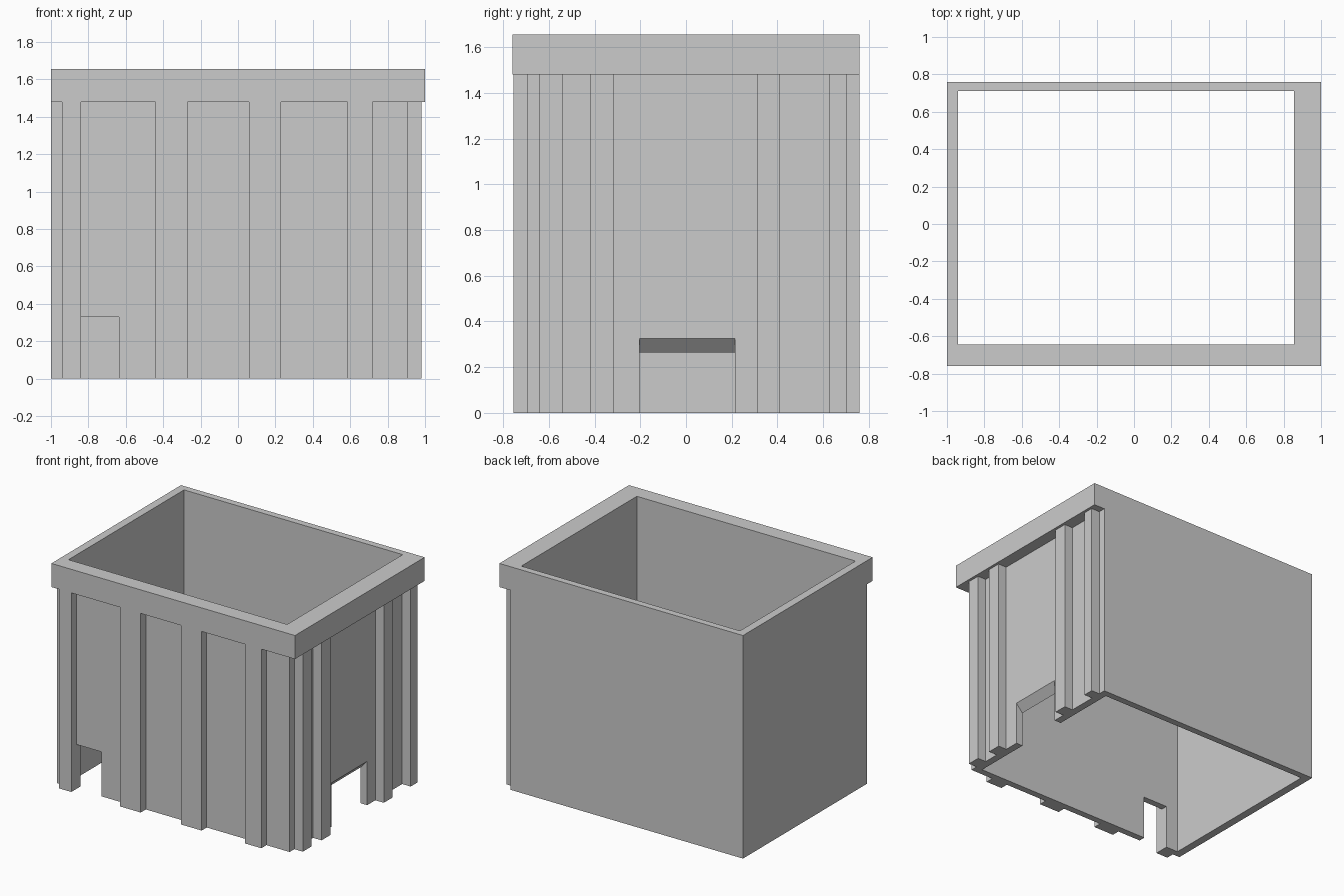
import bpy, bmesh

if "Cube" in bpy.data.objects:
    bpy.data.objects.remove(bpy.data.objects["Cube"])

RIM_Z, TOP_Z = 1.48, 1.655
INNER = (-0.94, 0.855, -0.645, 0.71)     # x0, x1, y0, y1 of the opening
WALL = (-1.0, 0.91, -0.695, 0.76)
RIM = (-1.0, 1.0, -0.76, 0.76)
RIB_X, RIB_Y = 0.98, -0.755              # outer faces of the ribs


def finish(name, bm):
    bmesh.ops.recalc_face_normals(bm, faces=bm.faces)
    mesh = bpy.data.meshes.new(name)
    bm.to_mesh(mesh)
    bm.free()
    obj = bpy.data.objects.new(name, mesh)
    bpy.context.collection.objects.link(obj)
    return obj


def rect_loop(bm, r, z):
    x0, x1, y0, y1 = r
    return [bm.verts.new((x, y, z)) for x, y in
            ((x0, y0), (x1, y0), (x1, y1), (x0, y1))]


def frame(name, outer, z0, z1):
    """Rectangular tube between the outer outline and the opening."""
    bm = bmesh.new()
    loops = [rect_loop(bm, r, z) for r, z in
             ((INNER, z0), (outer, z0), (outer, z1), (INNER, z1))]
    for a, b in zip(loops, loops[1:] + loops[:1]):
        for i in range(4):
            j = (i + 1) % 4
            bm.faces.new((a[i], a[j], b[j], b[i]))
    return finish(name, bm)


def prism(name, pts, offset):
    """Extrude a 3D outline along an offset."""
    bm = bmesh.new()
    face = bm.faces.new([bm.verts.new(p) for p in pts])
    new = bmesh.ops.extrude_face_region(bm, geom=[face], use_keep_orig=True)["geom"]
    bmesh.ops.translate(bm, vec=offset,
                        verts=[v for v in new if isinstance(v, bmesh.types.BMVert)])
    return finish(name, bm)


def rib(name, r):
    x0, x1, y0, y1 = r
    prism(name, [(x0, y0, 0), (x1, y0, 0), (x1, y1, 0), (x0, y1, 0)], (0, 0, RIM_Z))


# Hollow walls and the overhanging rim
walls = frame("walls", WALL, 0, RIM_Z)
frame("rim", RIM, RIM_Z, TOP_Z)

# Front notch is square, side notch has a top that slopes down inward
slope = 0.06 / 0.055
front_cut = prism("front_notch_cutter",
                  [(-0.84, -0.72, -0.1), (-0.635, -0.72, -0.1),
                   (-0.635, -0.72, 0.33), (-0.84, -0.72, 0.33)], (0, 0.1, 0))
side_cut = prism("side_notch_cutter",
                 [(0.835, -0.203, -0.1), (0.93, -0.203, -0.1),
                  (0.93, -0.203, 0.325 + 0.02 * slope),
                  (0.835, -0.203, 0.265 - 0.02 * slope)], (0, 0.418, 0))
bpy.context.view_layer.objects.active = walls
for cutter in (front_cut, side_cut):
    mod = walls.modifiers.new("notch", 'BOOLEAN')
    mod.operation, mod.solver, mod.object = 'DIFFERENCE', 'EXACT', cutter
    bpy.ops.object.modifier_apply(modifier=mod.name)
    bpy.data.objects.remove(cutter)

# Vertical ribs under the rim
for x0, x1 in ((-0.94, -0.84), (-0.44, -0.27), (0.06, 0.23), (0.585, 0.72)):
    rib("front_rib", (x0, x1, RIB_Y, WALL[2]))
for y0, y1 in ((-0.64, -0.54), (-0.42, -0.315), (0.31, 0.41), (0.625, 0.705)):
    rib("side_rib", (WALL[1], RIB_X, y0, y1))
